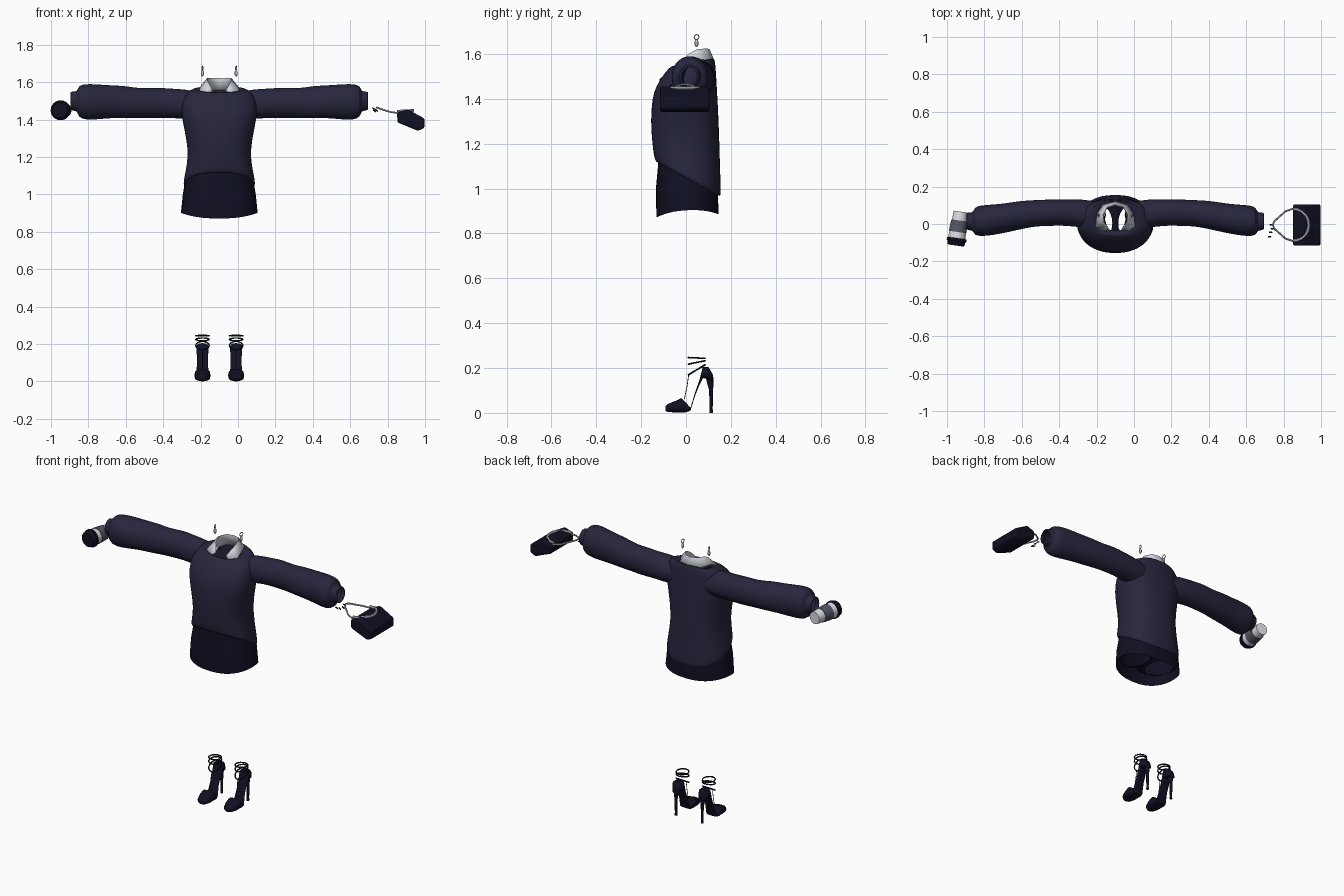
import bpy, bmesh
from math import sin, cos, pi, copysign
from mathutils import Vector

if "Cube" in bpy.data.objects:
    bpy.data.objects.remove(bpy.data.objects["Cube"])

BODY_X = -0.1  # plane of symmetry of the outfit


def material(name, r, g, b):
    m = bpy.data.materials.new(name)
    m.use_nodes = True
    m.diffuse_color = (r, g, b, 1)
    m.node_tree.nodes["Principled BSDF"].inputs["Base Color"].default_value = (r, g, b, 1)
    return m


navy = material("navy knit", 0.02, 0.019, 0.047)
dark = material("midnight", 0.005, 0.005, 0.016)
white = material("collar white", 0.66, 0.69, 0.74)
silver = material("silver", 0.5, 0.51, 0.54)
cup_white = material("paper white", 0.72, 0.73, 0.77)
slate = material("slate grey", 0.09, 0.095, 0.13)


def finish(bm, name, mat, mirror=False, subsurf=0, angle=50, x=0.0):
    bmesh.ops.recalc_face_normals(bm, faces=bm.faces)
    me = bpy.data.meshes.new(name)
    bm.to_mesh(me)
    bm.free()
    me.materials.append(mat)
    ob = bpy.data.objects.new(name, me)
    bpy.context.collection.objects.link(ob)
    ob.location.x = x
    if mirror:
        ob.modifiers.new("mirror", 'MIRROR')
    if subsurf:
        s = ob.modifiers.new("smooth", 'SUBSURF')
        s.levels = s.render_levels = subsurf
    bpy.ops.object.select_all(action='DESELECT')
    bpy.context.view_layer.objects.active = ob
    ob.select_set(True)
    bpy.ops.object.shade_smooth_by_angle(angle=angle * pi / 180)
    return ob


def skin(bm, rings, caps=False, closed=True, loop=False):
    """Join rows of points with quads."""
    rows = [[bm.verts.new(p) for p in ring] for ring in rings]
    n = len(rows[0])
    pairs = list(zip(rows, rows[1:])) + ([(rows[-1], rows[0])] if loop else [])
    for a, b in pairs:
        for i in range(n if closed else n - 1):
            j = (i + 1) % n
            bm.faces.new((a[i], a[j], b[j], b[i]))
    if caps:
        bm.faces.new(rows[0])
        bm.faces.new(rows[-1])


def loft(name, rings, mat, caps=False, closed=True, **kw):
    bm = bmesh.new()
    skin(bm, rings, caps, closed)
    return finish(bm, name, mat, **kw)


def tube(name, pts, r, mat, loop=False, **kw):
    """Round cord along a path."""
    pts = [Vector(p) for p in pts]
    n, rings = len(pts), []
    for i, p in enumerate(pts):
        a = pts[(i - 1) % n] if loop or i else p
        b = pts[(i + 1) % n] if loop or i < n - 1 else p
        t = (b - a).normalized()
        ref = Vector((0, 0, 1)) if abs(t.z) < 0.9 else Vector((0, 1, 0))
        u = t.cross(ref).normalized()
        v = t.cross(u)
        rings.append([p + (u * cos(k * pi / 3) + v * sin(k * pi / 3)) * r for k in range(6)])
    bm = bmesh.new()
    skin(bm, rings, not loop, True, loop)
    return finish(bm, name, mat, **kw)


def power(v, e):
    return copysign(abs(v) ** e, v)


def body_ring(z, hw, front, back, slope=0.0, bow=0.0, n=32):
    """Rounded horizontal section, tilted by slope and raised at the sides by bow."""
    ring = []
    for k in range(n):
        a = 2 * pi * k / n
        y = (front + back) / 2 + (back - front) / 2 * power(sin(a), 0.85)
        ring.append((hw * power(cos(a), 0.85), y, z + slope * y + bow * cos(a) ** 2))
    return ring


# Sweater torso, open at neck and hem
torso = [(1.07, 0.178, -0.12, 0.14, -0.55), (1.04, 0.187, -0.13, 0.152, -0.55),
         (1.06, 0.194, -0.138, 0.157, -0.5), (1.11, 0.184, -0.145, 0.153, -0.3),
         (1.2, 0.166, -0.152, 0.15, -0.1), (1.3, 0.176, -0.158, 0.146),
         (1.4, 0.2, -0.152, 0.141), (1.47, 0.203, -0.135, 0.136, 0.1),
         (1.535, 0.19, -0.09, 0.132, 0.12), (1.562, 0.14, -0.062, 0.126, 0.18),
         (1.552, 0.09, -0.04, 0.113, 0.22), (1.535, 0.082, -0.034, 0.106, 0.22)]
loft("sweater_torso", [body_ring(*t) for t in torso], navy, subsurf=1, x=BODY_X)

# Puffed sleeves with gathered cuffs: reach, centre y, centre z, radius y, radius z
sleeve = [(0.1, 0.05, 1.475, 0.07, 0.07), (0.18, 0.055, 1.482, 0.078, 0.082),
          (0.26, 0.062, 1.487, 0.07, 0.078), (0.34, 0.062, 1.49, 0.072, 0.084),
          (0.42, 0.058, 1.488, 0.07, 0.079), (0.5, 0.048, 1.493, 0.077, 0.088),
          (0.58, 0.034, 1.495, 0.079, 0.088), (0.66, 0.022, 1.496, 0.083, 0.096),
          (0.72, 0.016, 1.496, 0.084, 0.097), (0.752, 0.014, 1.496, 0.076, 0.085),
          (0.76, 0.014, 1.498, 0.05, 0.055), (0.772, 0.014, 1.5, 0.05, 0.053),
          (0.797, 0.014, 1.5, 0.045, 0.05), (0.796, 0.014, 1.5, 0.036, 0.04)]
rings = []
for i, (x, cy, cz, ry, rz) in enumerate(sleeve):
    ring = []
    for k in range(20):
        a = 2 * pi * k / 20
        f = 1 + 0.02 * sin(3 * a + 1.7 * i)
        ring.append((x, cy + ry * f * cos(a), cz + rz * f * sin(a)))
    rings.append(ring)
loft("sleeves", rings, navy, mirror=True, subsurf=1, x=BODY_X)

# Folded collar: stand bottom, fold line, outer edge, from back to front point
fold = [((0, .1, 1.56), (0, .105, 1.622), (0, .126, 1.572)),
        ((.042, .088, 1.56), (.042, .093, 1.624), (.068, .106, 1.572)),
        ((.062, .048, 1.555), (.065, .05, 1.622), (.1, .048, 1.58)),
        ((.058, .005, 1.545), (.06, .01, 1.6), (.106, -.012, 1.558)),
        ((.035, -.025, 1.535), (.034, -.022, 1.556), (.074, -.052, 1.528))]
collar = loft("collar", fold, white, closed=False, mirror=True, x=BODY_X)
solid = collar.modifiers.new("thickness", 'SOLIDIFY')
solid.thickness = 0.005

# Shorts: flared outer wall and an inner gusset with two leg openings
wall = [(0.878, 0.205, -0.132, 0.145, 0.05, 0.025), (1.0, 0.195, -0.134, 0.142),
        (1.1, 0.178, -0.125, 0.138), (1.19, 0.15, -0.125, 0.13)]
loft("shorts", [body_ring(*w) for w in wall], dark, x=BODY_X)
outer, inner = [], []
for k in range(24):
    a = 2 * pi * k / 24
    outer.append((max(0, 0.098 + 0.12 * power(cos(a), 0.5)) * (1 - 0.12 * abs(sin(a))),
                  0.005 + 0.125 * power(sin(a), 0.8), 0.95))
    inner.append((0.09 + 0.074 * cos(a), 0.005 + 0.1 * sin(a), 0.935))
for p, (x, y, z) in enumerate(outer):
    outer[p] = (min(x, 0.19 * max(0, 1 - ((y - 0.005) / 0.138) ** 2) ** 0.5), y, z)
loft("leg_openings", [outer, inner], dark, mirror=True, x=BODY_X)

# Earrings: hoop and drop
hoop = [(0.09 + 0.003 * cos(k * pi / 6), 0.047 + 0.011 * cos(k * pi / 6),
         1.675 + 0.011 * sin(k * pi / 6)) for k in range(12)]
tube("earring_hoops", hoop, 0.0025, silver, loop=True, mirror=True, x=BODY_X)
drop = [[(0.09 + r * cos(k * pi / 4), 0.047 + r * sin(k * pi / 4), z) for k in range(8)]
        for z, r in ((1.664, .003), (1.655, .008), (1.64, .008), (1.63, .003))]
loft("earring_drops", drop, silver, caps=True, mirror=True, x=BODY_X)

# High heels: y, underside, top, half width
SHOE_X = 0.09
shoe = [(-.092, .008, .03, .014), (-.08, .004, .04, .031), (-.05, .002, .052, .041),
        (-.02, .002, .066, .043), (0, .003, .046, .042), (.02, .01, .022, .036),
        (.04, .075, .09, .03), (.06, .125, .147, .03), (.075, .155, .205, .033),
        (.1, .15, .205, .033), (.12, .138, .17, .02)]
rings = [[(SHOE_X + hw * power(cos(k * pi / 6), 0.7), y,
           (lo + hi) / 2 + (hi - lo) / 2 * power(sin(k * pi / 6), 0.7)) for k in range(12)]
         for y, lo, hi, hw in shoe]
loft("shoes", rings, dark, caps=True, mirror=True, x=BODY_X)
heel = [[(SHOE_X + r * cos(k * pi / 4), y + r * sin(k * pi / 4), z) for k in range(8)]
        for z, y, r in ((0, .112, .008), (.02, .112, .007), (.1, .112, .009), (.16, .105, .018))]
loft("stiletto_heels", heel, dark, caps=True, mirror=True, x=BODY_X)
for name, z, tilt in (("upper_ankle_strap", 0.245, -0.05), ("middle_ankle_strap", 0.225, 0.2),
                      ("lower_ankle_strap", 0.192, 0.6)):
    loop = [(SHOE_X + 0.036 * cos(k * pi / 8), 0.048 + 0.037 * sin(k * pi / 8),
             z + tilt * 0.037 * sin(k * pi / 8)) for k in range(16)]
    tube(name, loop, 0.004, dark, loop=True, mirror=True, x=BODY_X)
tube("instep_strap", [(SHOE_X, .012, .17), (SHOE_X, .005, .12), (SHOE_X, -.008, .06)],
     0.0018, dark, mirror=True, x=BODY_X)

# Handbag: slanted profile extruded sideways
profile = [(.85, 1.436), (.906, 1.456), (.997, 1.406), (.997, 1.356), (.962, 1.34), (.853, 1.385)]
bag = loft("handbag", [[(x, y, z) for x, z in profile] for y in (-0.115, 0.105)], dark,
           caps=True, angle=35)
bev = bag.modifiers.new("round", 'BEVEL')
bev.width, bev.segments = 0.008, 2


def arch(x0, x1, z0, z1, half, n=12):
    return [(x0 + (x1 - x0) * sin(pi * k / n), -0.005 + half * cos(pi * k / n),
             z0 + (z1 - z0) * sin(pi * k / n)) for k in range(n + 1)]


tube("bag_chain", arch(0.85, 0.935, 1.445, 1.449, 0.085), 0.008, silver)
tube("bag_handle", [(.855, .083, 1.435), (.81, .068, 1.442), (.75, .015, 1.462), (.742, -.005, 1.465),
                    (.75, -.025, 1.462), (.81, -.078, 1.442), (.855, -.093, 1.435)], 0.005, silver)

# Fingernails beside the handle
for i, (x, y, z) in enumerate(((.735, -.005, 1.455), (.74, -.025, 1.45), (.73, -.045, 1.447), (.725, -.068, 1.46))):
    tube("fingernail_%d" % (i + 1), [(x - .008, y, z + .004), (x, y, z), (x + .007, y, z - .006)], 0.004, dark)

# Takeaway cup lying along y: shared axis from base to lid
base, tip = Vector((-0.927, 0.066, 1.45)), Vector((-0.953, -0.115, 1.45))
axis = (tip - base).normalized()
side = axis.cross(Vector((0, 0, 1))).normalized()


def cup_part(name, stations, mat):
    rings = []
    for t, r in stations:
        c = base.lerp(tip, t)
        rings.append([c + (side * cos(k * pi / 12) + Vector((0, 0, 1)) * sin(k * pi / 12)) * r
                      for k in range(24)])
    loft(name, rings, mat, caps=True, angle=40)


cup_part("cup", ((0, .037), (.8, .047)), cup_white)
cup_part("cup_sleeve", ((.26, .043), (.6, .048)), slate)
cup_part("cup_lid", ((.78, .048), (.79, .053), (.86, .053), (.87, .049), (.98, .045), (1, .041)), dark)
